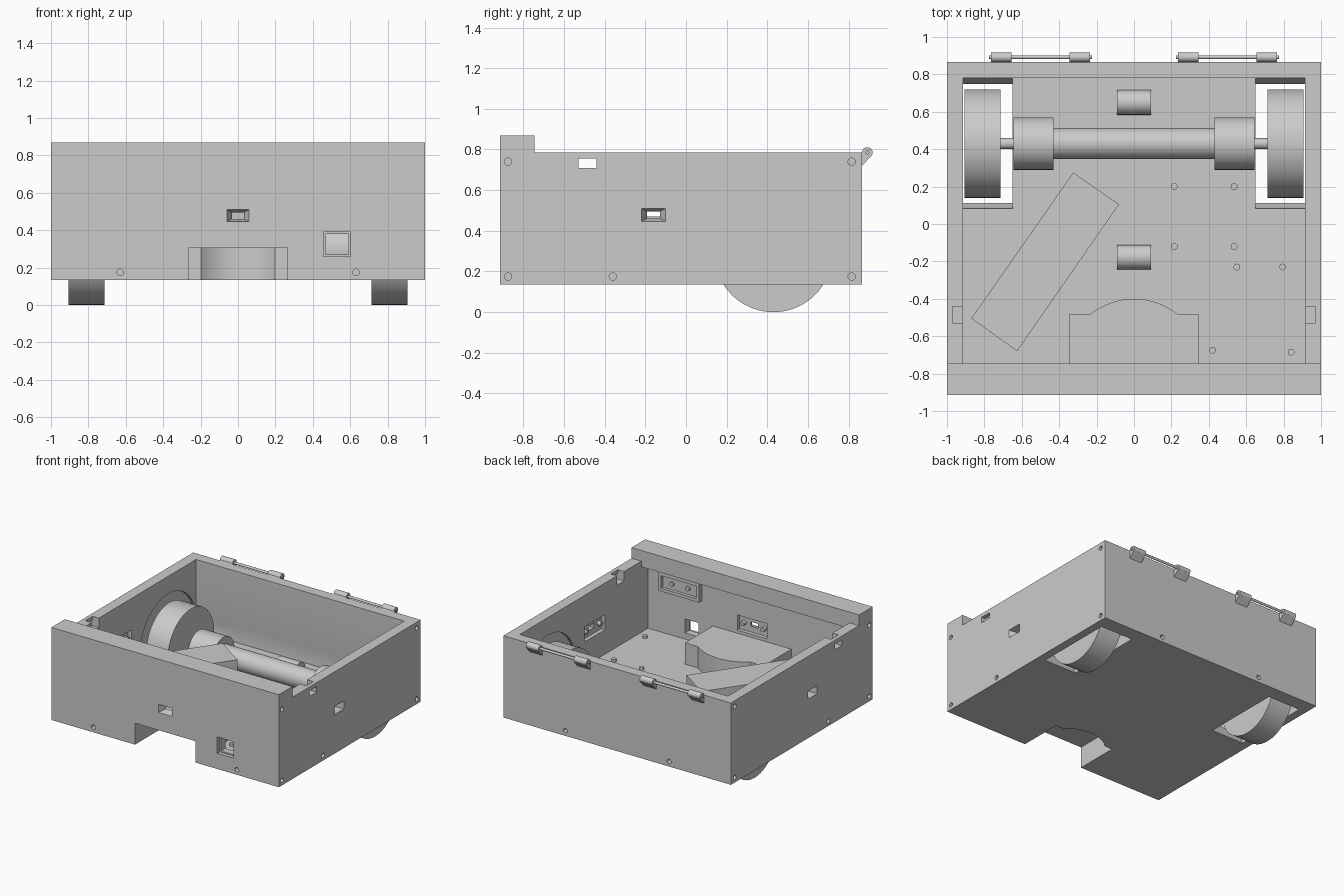
import bpy, bmesh, math

cube = bpy.data.objects.get("Cube")
if cube:
    bpy.data.objects.remove(cube, do_unlink=True)

grey = bpy.data.materials.new("plain grey")
grey.use_nodes = True
GREY = (0.6, 0.6, 0.6, 1)
grey.diffuse_color = GREY
grey.node_tree.nodes["Principled BSDF"].inputs["Base Color"].default_value = GREY


def prism(name, pts, axis, a, b, taper=1.0):
    """Extrude a 2D outline along an axis from a to b, optionally scaling the far end."""
    n = len(pts)
    cu = sum(p[0] for p in pts) / n
    cv = sum(p[1] for p in pts) / n

    def place(u, v, w):
        return {"x": (w, u, v), "y": (u, w, v), "z": (u, v, w)}[axis]

    bm = bmesh.new()
    near = [bm.verts.new(place(u, v, a)) for u, v in pts]
    far = [bm.verts.new(place(cu + (u - cu) * taper, cv + (v - cv) * taper, b)) for u, v in pts]
    bm.faces.new(near)
    bm.faces.new(far)
    for i in range(n):
        j = (i + 1) % n
        bm.faces.new((near[i], near[j], far[j], far[i]))
    bmesh.ops.recalc_face_normals(bm, faces=bm.faces)
    mesh = bpy.data.meshes.new(name)
    bm.to_mesh(mesh)
    bm.free()
    mesh.materials.append(grey)
    obj = bpy.data.objects.new(name, mesh)
    bpy.context.collection.objects.link(obj)
    return obj


def rect(u, v, w, h):
    return [(u - w / 2, v - h / 2), (u + w / 2, v - h / 2), (u + w / 2, v + h / 2), (u - w / 2, v + h / 2)]


def circle(u, v, r, n=48):
    return [(u + r * math.cos(math.tau * i / n), v + r * math.sin(math.tau * i / n)) for i in range(n)]


def cut(obj, cutter, keep=False):
    mod = obj.modifiers.new("cut", "BOOLEAN")
    mod.operation = "DIFFERENCE"
    mod.solver = "EXACT"
    mod.object = cutter
    bpy.context.view_layer.objects.active = obj
    bpy.ops.object.modifier_apply(modifier=mod.name)
    if not keep:
        bpy.data.objects.remove(cutter, do_unlink=True)


def smooth(obj):
    bpy.ops.object.select_all(action="DESELECT")
    obj.select_set(True)
    bpy.context.view_layer.objects.active = obj
    bpy.ops.object.shade_smooth_by_angle(angle=math.radians(30))


def rod(name, u, v, r, axis, a, b, n=48):
    obj = prism(name, circle(u, v, r, n), axis, a, b)
    smooth(obj)
    return obj


def arched(half, back, flat, sweep_half, radius, centre):
    """Plan outline with straight sides and an arc bulging towards the rear."""
    ang = math.asin(sweep_half / radius)
    arc = [(radius * math.sin(ang - 2 * ang * i / 24), centre + radius * math.cos(ang - 2 * ang * i / 24))
           for i in range(25)]
    return [(-half, back), (half, back), (half, flat)] + arc + [(-half, flat)]


BOTTOM, FLOOR, RIM, LIP = 0.135, 0.22, 0.785, 0.87
FRONT, BACK = -0.915, 0.865
AXLE_Y, AXLE_Z = 0.43, 0.29

# Open tray with a raised front lip
body = prism("body_shell", [(FRONT, BOTTOM), (BACK, BOTTOM), (BACK, RIM), (-0.745, RIM),
                            (-0.745, LIP), (FRONT, LIP)], "x", -1, 1)
cut(body, prism("interior", [(-0.83, FLOOR), (0.78, FLOOR), (0.78, 1), (-0.745, 1),
                             (-0.745, 0.74), (-0.83, 0.74)], "x", -0.915, 0.915))

# Front recess and the housing that covers it inside
housing = prism("recess_housing", arched(0.345, -0.84, -0.48, 0.23, 0.37, -0.77), "z", 0.2, 0.39)
cavity = prism("cavity", arched(0.265, -1, -0.565, 0.198, 0.285, -0.77), "z", 0, 0.305)
cut(housing, cavity, keep=True)
cut(body, cavity)
smooth(housing)

# Openings mirrored on both sides
for s in (-1, 1):
    cut(body, prism("wheel_well", circle(AXLE_Y, AXLE_Z, 0.355, 64), "x", s * 0.65, s * 0.935))
    cut(body, prism("slot", rect(-0.485, 0.732, 0.09, 0.045), "x", s * 0.9, s * 1.1))
    cut(body, prism("slot_pocket", rect(s * 0.935, -0.485, 0.07, 0.09), "z", 0.71, 0.9))
    cut(body, prism("sensor_seat", rect(-0.16, 0.475, 0.26, 0.12), "x", s * 0.9, s * 0.945))
    cut(body, prism("sensor_port", rect(-0.16, 0.478, 0.12, 0.065), "x", s * 1.001, s * 0.94, 0.5))
    for y, z in ((-0.875, 0.74), (0.815, 0.74), (-0.875, 0.175), (-0.36, 0.175), (0.815, 0.175)):
        cut(body, prism("screw_hole", circle(y, z, 0.018, 16), "x", s * 0.95, s * 1.1))
    cut(body, prism("front_hole", circle(s * 0.63, 0.175, 0.018, 16), "y", -1, -0.87))
    cut(body, prism("rear_hole", circle(s * 0.456, 0.175, 0.018, 16), "y", 0.82, 1))

# Front sensor port and square socket
cut(body, prism("front_seat", rect(0, 0.475, 0.26, 0.12), "y", -0.82, -0.86))
cut(body, prism("front_port", rect(0, 0.478, 0.12, 0.065), "y", -0.916, -0.855, 0.5))
cut(body, prism("socket_outer", rect(0.53, 0.325, 0.145, 0.13), "y", -1, -0.885))
cut(body, prism("socket_inner", rect(0.53, 0.325, 0.12, 0.11), "y", -1, -0.8))
smooth(body)

# Mounting pegs beside each sensor port
for d in (-0.09, 0.09):
    rod("front_sensor_peg", d, 0.475, 0.018, "y", -0.87, -0.83, 16)
    for s in (-1, 1):
        rod("side_sensor_peg", -0.16 + d, 0.475, 0.018, "x", s * 0.95, s * 0.915, 16)

# Framed plate on the inner face of the front wall
plate = prism("inner_plate", rect(0.62, 0.64, 0.36, 0.15), "y", -0.835, -0.79)
cut(plate, prism("plate_inset", rect(0.62, 0.64, 0.31, 0.1), "y", -0.815, -0.7))
for x in (0.55, 0.69):
    rod("plate_boss", x, 0.64, 0.018, "y", -0.82, -0.8, 16)

# Wheels, motors and axle
for side, s in (("right", -1), ("left", 1)):
    rod(side + "_wheel", AXLE_Y, AXLE_Z, 0.29, "x", s * 0.715, s * 0.905, 72)
    rod(side + "_motor", AXLE_Y, AXLE_Z, 0.14, "x", s * 0.43, s * 0.645)
    rod(side + "_wheel_shaft", AXLE_Y, AXLE_Z, 0.03, "x", s * 0.64, s * 0.72, 24)
rod("axle_tube", AXLE_Y, AXLE_Z, 0.083, "x", -0.44, 0.44)

# Half-round bosses and short pegs on the floor
for y in (-0.177, 0.65):
    half = [p for p in circle(y, FLOOR, 0.066) if p[1] > FLOOR - 0.001]
    smooth(prism("floor_boss", half, "x", -0.09, 0.09))
for x, y in ((0.215, 0.2), (0.535, 0.2), (0.215, -0.12), (0.535, -0.12),
             (0.55, -0.23), (0.795, -0.23), (0.42, -0.675), (0.84, -0.685)):
    rod("floor_peg", x, y, 0.018, "z", 0.2, 0.24, 16)

# Slanted block on the floor
prism("slanted_block", [(-0.325, 0.275), (-0.08, 0.105), (-0.625, -0.68), (-0.87, -0.505)], "z", 0.2, 0.47)

# Rear hinges: two knuckles with brackets on each pin
for s in (-1, 1):
    rod("hinge_pin", 0.892, RIM, 0.01, "x", s * 0.225, s * 0.775, 16)
    for a, b in ((0.235, 0.345), (0.655, 0.765)):
        rod("hinge_knuckle", 0.892, RIM, 0.026, "x", s * a, s * b, 24)
        prism("hinge_bracket", [(0.86, 0.715), (0.912, 0.768), (0.892, 0.805), (0.86, 0.785)],
              "x", s * a, s * b)
